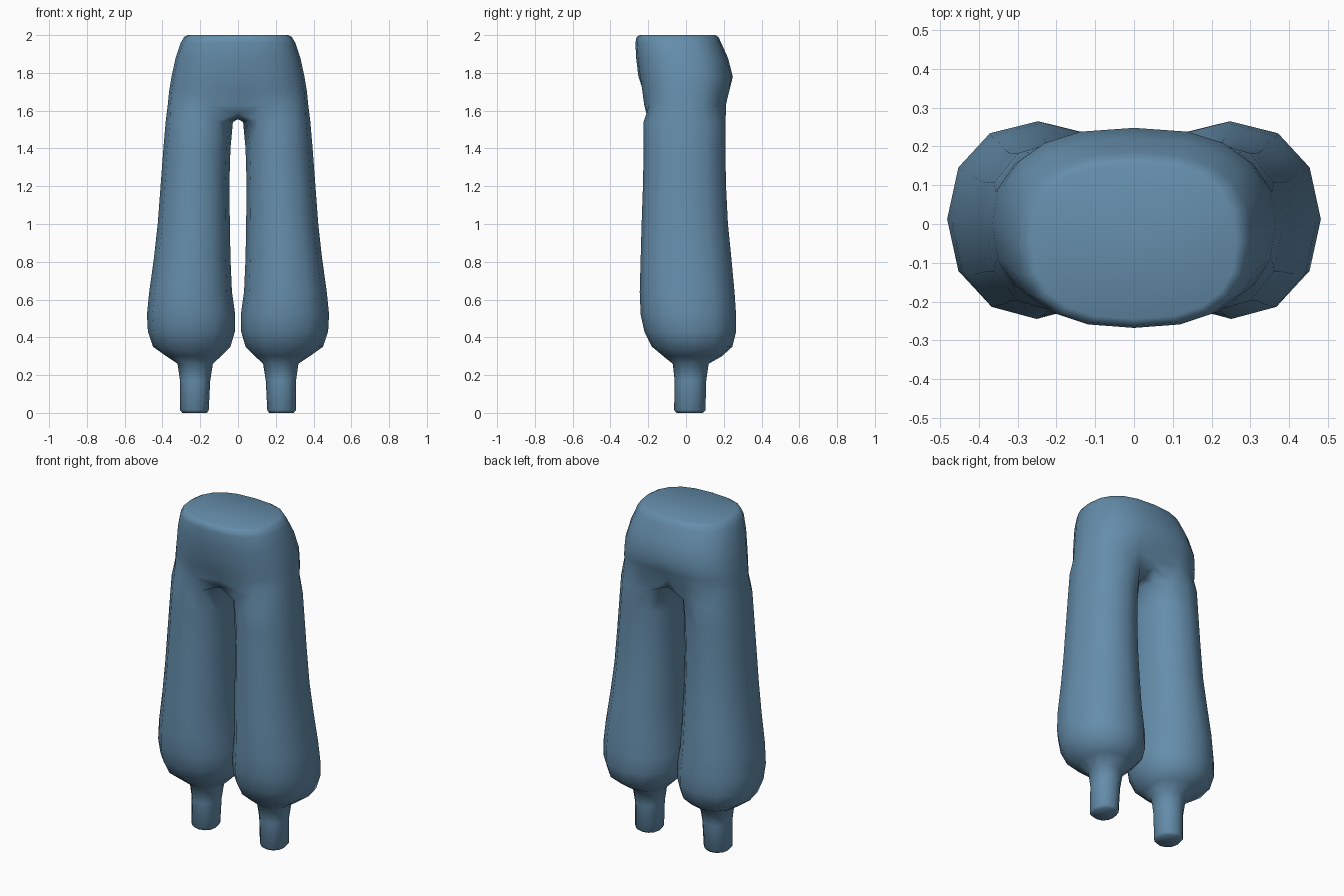
import bpy, bmesh, math

cube = bpy.data.objects.get("Cube")
if cube:
    bpy.data.objects.remove(cube, do_unlink=True)

denim = bpy.data.materials.new("denim blue")
denim.use_nodes = True
denim.diffuse_color = (0.13, 0.27, 0.41, 1)
denim.node_tree.nodes["Principled BSDF"].inputs["Base Color"].default_value = denim.diffuse_color

# Leg sections: height, inner x, outer x, front y, back y
LEG = [
    (0.0, 0.165, 0.295, -0.05, 0.09),
    (0.015, 0.155, 0.307, -0.063, 0.103),
    (0.17, 0.147, 0.307, -0.06, 0.107),
    (0.26, 0.133, 0.32, -0.07, 0.12),
    (0.3, 0.09, 0.38, -0.12, 0.19),
    (0.35, 0.04, 0.45, -0.18, 0.245),
    (0.43, 0.017, 0.477, -0.22, 0.265),
    (0.52, 0.015, 0.482, -0.24, 0.265),
    (0.64, 0.032, 0.47, -0.245, 0.257),
    (0.82, 0.04, 0.445, -0.24, 0.24),
    (1.0, 0.043, 0.425, -0.235, 0.222),
    (1.2, 0.046, 0.41, -0.228, 0.212),
    (1.4, 0.04, 0.395, -0.224, 0.208),
    (1.54, 0.027, 0.383, -0.225, 0.21),
]
# Hip sections: height, half width, front y, back y, dip at the centre line
HIP = [
    (1.63, 0.372, -0.23, 0.22, 0.045),
    (1.7, 0.365, -0.24, 0.237, 0.015),
    (1.78, 0.352, -0.252, 0.248, 0.0),
    (1.88, 0.33, -0.264, 0.222, 0.0),
    (1.96, 0.303, -0.268, 0.186, 0.0),
    (1.99, 0.285, -0.262, 0.172, 0.0),
    (2.0, 0.265, -0.245, 0.155, 0.0),
]
SIDES = 12


def rounded(t, power):
    return math.copysign(abs(t) ** power, t)


def oval(cx, rx, front, back, angle, power):
    cy, ry = (front + back) / 2, (back - front) / 2
    return (cx + rx * rounded(math.cos(angle), power),
            cy + ry * rounded(math.sin(angle), power))


bm = bmesh.new()

# Closed rings up the leg, the first point facing inward
legs = []
for z, inner, outer, front, back in LEG:
    ring = []
    for k in range(SIDES):
        x, y = oval((inner + outer) / 2, (outer - inner) / 2, front, back,
                    math.pi + math.tau * k / SIDES, 0.92)
        ring.append(bm.verts.new((x, y, z)))
    legs.append(ring)
for low, high in zip(legs, legs[1:]):
    for k in range(SIDES):
        n = (k + 1) % SIDES
        bm.faces.new((low[k], low[n], high[n], high[k]))
bm.faces.new(legs[0])

# Crotch arch joining the inner side of the leg to the centre line
top = legs[-1]
inside = [top[k] for k in (2, 1, 0, -1, -2)]
arch = [bm.verts.new((0, 0.085 * s, 1.555 + 0.007 * s * s)) for s in range(-2, 3)]
for k in range(4):
    bm.faces.new((inside[k], inside[k + 1], arch[k + 1], arch[k]))

# Half rings of the hips, from the front centre round to the back centre
rings = [[arch[0]] + top[2:11] + [arch[-1]]]
for z, width, front, back, dip in HIP:
    ring = []
    for k in range(11):
        x, y = oval(0, width, front, back, math.pi * (k / 10 - 0.5), 0.8)
        if k in (0, 10):
            x, y = 0, y - math.copysign(dip, y)
        ring.append(bm.verts.new((x, y, z)))
    rings.append(ring)
for low, high in zip(rings, rings[1:]):
    for k in range(10):
        bm.faces.new((low[k], low[k + 1], high[k + 1], high[k]))
bm.faces.new(rings[-1])

bmesh.ops.recalc_face_normals(bm, faces=bm.faces)
mesh = bpy.data.meshes.new("trousers")
bm.to_mesh(mesh)
bm.free()
mesh.materials.append(denim)
trousers = bpy.data.objects.new("trousers", mesh)
bpy.context.collection.objects.link(trousers)

# The other half, then soft shading
mirror = trousers.modifiers.new("mirror", 'MIRROR')
mirror.use_clip = True
bpy.context.view_layer.objects.active = trousers
trousers.select_set(True)
bpy.ops.object.modifier_apply(modifier="mirror")
bpy.ops.object.shade_smooth_by_angle(angle=math.radians(65))
